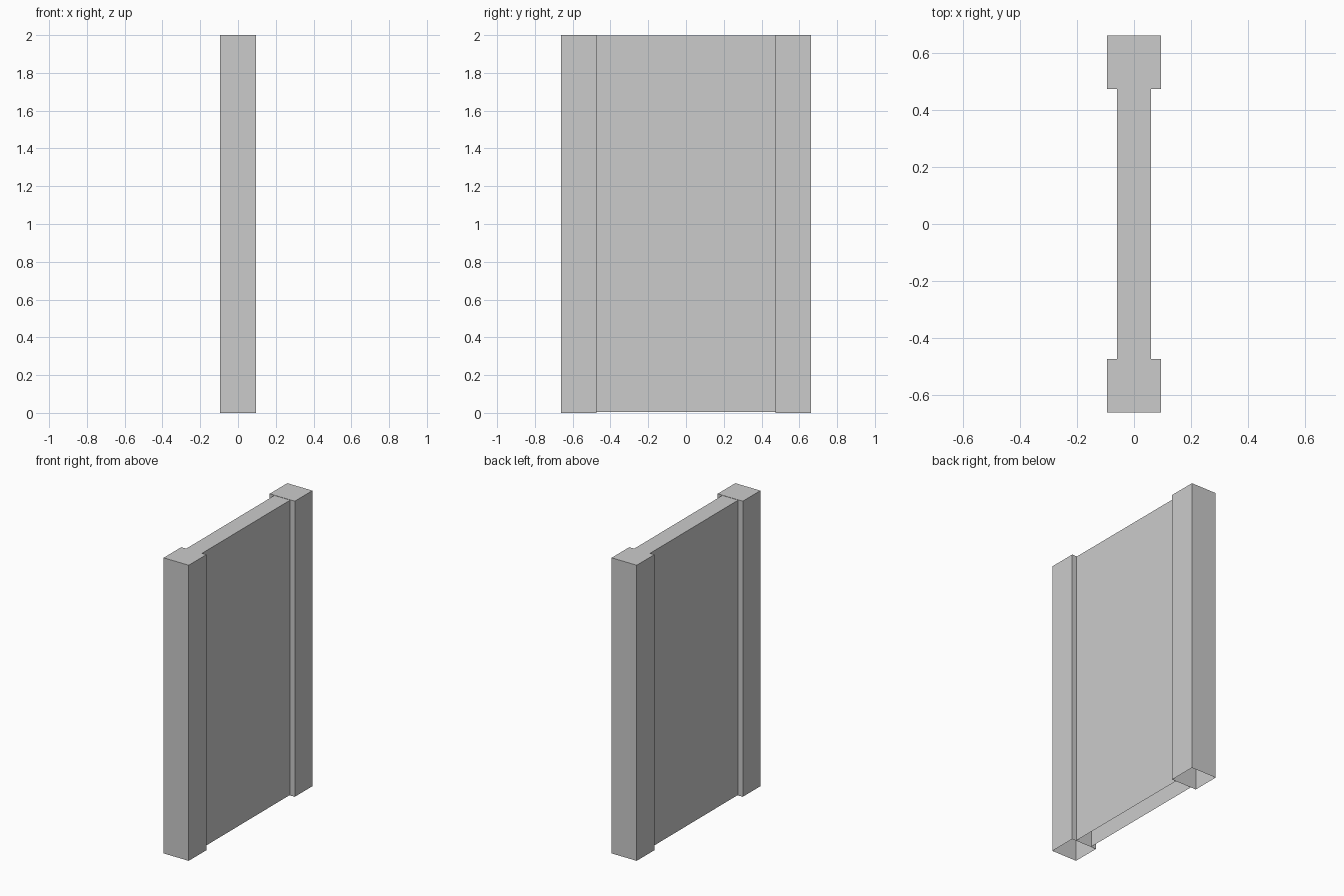
import bpy
import bmesh

cube = bpy.data.objects.get("Cube")
if cube:
    bpy.data.objects.remove(cube, do_unlink=True)

grey = bpy.data.materials.new("plain_grey")
grey.use_nodes = True
colour = (0.6, 0.6, 0.6, 1)
grey.diffuse_color = colour
grey.node_tree.nodes["Principled BSDF"].inputs["Base Color"].default_value = colour


def open_box(name, centre, size):
    """A box with no underside."""
    bm = bmesh.new()
    bmesh.ops.create_cube(bm, size=1)
    underside = [f for f in bm.faces if f.normal.z < -0.5]
    bmesh.ops.delete(bm, geom=underside, context='FACES_ONLY')
    bmesh.ops.scale(bm, vec=size, verts=bm.verts)
    bmesh.ops.translate(bm, vec=centre, verts=bm.verts)
    mesh = bpy.data.meshes.new(name)
    bm.to_mesh(mesh)
    bm.free()
    mesh.materials.append(grey)
    obj = bpy.data.objects.new(name, mesh)
    bpy.context.collection.objects.link(obj)


# Square posts at both ends
for name, side in (("front_post", -1), ("back_post", 1)):
    open_box(name, (0, side * 0.567, 1), (0.188, 0.188, 2))

# Thinner wall panel between the posts
open_box("wall_panel", (0, 0, 1.001), (0.118, 0.946, 1.994))
